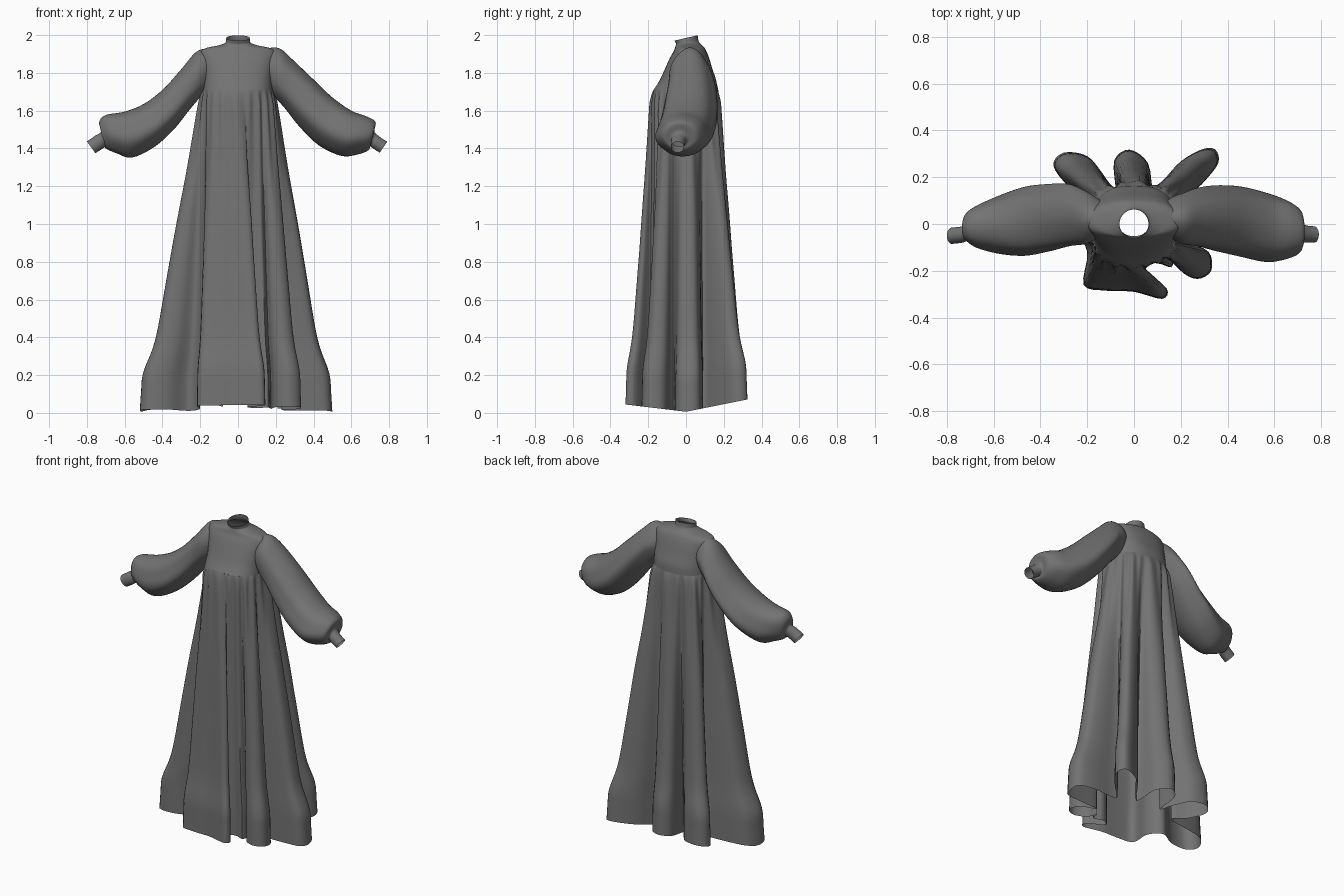
import bpy, math
from mathutils import Vector

cloth = bpy.data.materials.new("charcoal cloth")
cloth.diffuse_color = (0.17, 0.17, 0.17, 1)


def spline(pts, n, closed=False):
    """Smooth curve through tuples of any length, n steps per span."""
    out, c = [], len(pts)
    for i in range(c if closed else c - 1):
        if closed:
            p = [pts[(i + k) % c] for k in (-1, 0, 1, 2)]
        else:
            p = [pts[min(max(i + k, 0), c - 1)] for k in (-1, 0, 1, 2)]
        for s in range(n):
            t = s / n
            out.append(tuple(
                0.5 * (2 * b + (d - a) * t + (2 * a - 5 * b + 4 * d - e) * t * t
                       + (3 * b - a - 3 * d + e) * t ** 3)
                for a, b, d, e in zip(*p)))
    if not closed:
        out.append(tuple(pts[-1]))
    return out


def loft(name, rings):
    """Open tube through closed rings of equal length."""
    n = len(rings[0])
    verts = [v for r in rings for v in r]
    faces = [(j * n + i, j * n + (i + 1) % n, (j + 1) * n + (i + 1) % n, (j + 1) * n + i)
             for j in range(len(rings) - 1) for i in range(n)]
    me = bpy.data.meshes.new(name)
    me.from_pydata(verts, [], faces)
    me.materials.append(cloth)
    ob = bpy.data.objects.new(name, me)
    bpy.context.collection.objects.link(ob)
    bpy.context.view_layer.objects.active = ob
    ob.select_set(True)
    bpy.ops.object.shade_smooth_by_angle(angle=math.radians(50))
    ob.select_set(False)
    return ob


def rounded(a, e):
    c, s = math.cos(a), math.sin(a)
    return math.copysign(abs(c) ** e, c), math.copysign(abs(s) ** e, s)


def waist(a, rx=0.185, front=0.172, back=0.165):
    c, s = rounded(a, 0.8)
    return rx * c, s * (back if s > 0 else front)


# Skirt: hem outline (x, y) with the waist angle each fold hangs from
HEM = [(-.20, -.12, 212), (-.215, -.26, 224), (-.12, -.285, 241), (0, -.29, 257),
       (.12, -.32, 268), (.14, -.275, 274), (.05, -.20, 279), (.10, -.165, 287),
       (.16, -.185, 296), (.175, -.13, 304), (.20, -.20, 312), (.27, -.235, 322),
       (.33, -.20, 330), (.32, -.12, 336),
       (.23, -.07, 342), (.36, -.06, 350), (.48, -.04, 357), (.49, .06, 365),
       (.38, .09, 374), (.21, .09, 384), (.29, .17, 393), (.36, .26, 402),
       (.345, .32, 409), (.28, .315, 416), (.18, .25, 424), (.09, .13, 432), (.06, .26, 441),
       (-.02, .318, 450), (-.085, .27, 458), (-.08, .14, 468), (-.13, .21, 475),
       (-.20, .29, 483), (-.30, .305, 492), (-.345, .25, 500), (-.28, .16, 508),
       (-.20, .10, 518), (-.34, .08, 527), (-.47, .05, 536), (-.52, -.04, 543),
       (-.48, -.105, 549), (-.37, -.10, 556), (-.26, -.04, 564)]
angles = [p[2] for p in HEM] + [HEM[0][2] + 360]
hem = spline([p[:2] for p in HEM], 4, closed=True)
FALL = [(1.71, 0), (1.64, .06), (1.3, .24), (1.0, .42), (.7, .58), (.45, .71),
        (.33, .80), (.2, .95), (.1, .98), (0, 1)]
rings = []
for z, t in spline(FALL, 4):
    ring = []
    for k, (hx, hy) in enumerate(hem):
        i, f = divmod(k, 4)
        a = math.radians(angles[i] + (angles[i + 1] - angles[i]) * f / 4)
        wx, wy = waist(a)
        # small gathers fading out below the yoke seam
        rise = min(1, t / .06)
        g = 1 + 0.035 * math.sin(a * 22) * rise * max(0, 1 - t / .4)
        g += 0.05 * rise * max(0, 1 - t / .5) * abs(math.sin(a))
        lift = (0.006 + abs(hy) * (0.2 if hy > 0 else 0.12)) * max(0, 1 - z / 1.71)
        ring.append(((wx + (hx - wx) * t) * g, (wy + (hy - wy) * t) * g, z + lift))
    rings.append(ring)
loft("skirt", rings)

# Yoke and collar: height, half width, front y, back y, roundness, tilt
YOKE = [(1.71, .185, -.172, .165, .8, 0), (1.76, .183, -.14, .16, .8, 0),
        (1.82, .187, -.112, .14, .8, 0), (1.88, .195, -.085, .122, .85, 0),
        (1.915, .195, -.065, .108, .9, 0), (1.933, .165, -.058, .098, .95, 0),
        (1.944, .11, -.055, .085, 1, .002), (1.957, .07, -.052, .07, 1, .005),
        (1.97, .064, -.055, .064, 1, .01), (1.985, .062, -.06, .062, 1, .014)]
rings = []
for z, rx, fr, bk, e, tilt in spline(YOKE, 4):
    ring = []
    for k in range(72):
        c, s = rounded(math.tau * k / 72, e)
        ring.append((rx * c, (bk * s if s > 0 else -fr * s), z + tilt * s))
    rings.append(ring)
loft("yoke", rings)

# Sleeves: upper edge (x, z), lower edge (x, z), front y, back y
RIGHT = [(.11, 1.915, .14, 1.73, -.03, .09), (.165, 1.932, .165, 1.70, -.065, .115),
         (.225, 1.927, .20, 1.665, -.09, .13),
         (.30, 1.86, .25, 1.61, -.10, .15), (.40, 1.765, .33, 1.51, -.12, .16),
         (.50, 1.67, .43, 1.415, -.14, .155), (.60, 1.60, .55, 1.36, -.16, .13),
         (.68, 1.57, .64, 1.37, -.145, .10), (.728, 1.54, .69, 1.39, -.12, .06),
         (.722, 1.49, .70, 1.41, -.08, .01), (.75, 1.462, .715, 1.40, -.08, -.005),
         (.79, 1.435, .75, 1.378, -.08, -.01)]
LEFT = [(-.11, 1.915, -.14, 1.73, -.03, .09), (-.165, 1.928, -.165, 1.70, -.065, .115),
        (-.225, 1.908, -.20, 1.67, -.09, .14),
        (-.30, 1.82, -.26, 1.60, -.10, .165), (-.40, 1.71, -.34, 1.50, -.12, .165),
        (-.50, 1.635, -.44, 1.41, -.135, .155), (-.60, 1.595, -.56, 1.352, -.125, .12),
        (-.70, 1.577, -.645, 1.375, -.10, .08), (-.735, 1.54, -.70, 1.40, -.07, .04),
        (-.725, 1.49, -.70, 1.41, -.07, .005), (-.755, 1.468, -.715, 1.40, -.08, -.01),
        (-.80, 1.437, -.755, 1.375, -.085, -.015)]
for name, table in (("right_sleeve", RIGHT), ("left_sleeve", LEFT)):
    rings = []
    secs = spline(table, 5)
    for j, (tx, tz, bx, bz, fr, bk) in enumerate(secs):
        u = j / (len(secs) - 1)
        drape = 0.05 * math.sin(math.pi * min(1, u / .8))
        up = Vector((tx - bx, 0, tz - bz)) / 2
        mid = Vector(((tx + bx) / 2, (fr + bk) / 2, (tz + bz) / 2))
        ring = []
        for k in range(40):
            a = math.tau * k / 40
            c, s = math.cos(a), math.sin(a)
            # soft lengthwise drape folds on front and back, narrow shoulder top
            w = 1 + drape * math.sin(5 * a + 6 * u) * c * c
            narrow = 1 - 0.25 * max(0, s) * max(0, 1 - 1.6 * u)
            p = mid + up * s * w + Vector((0, (bk - fr) / 2 * c * w * narrow, 0))
            ring.append(tuple(p))
        rings.append(ring if name[0] == "l" else ring[::-1])
    loft(name, rings)
